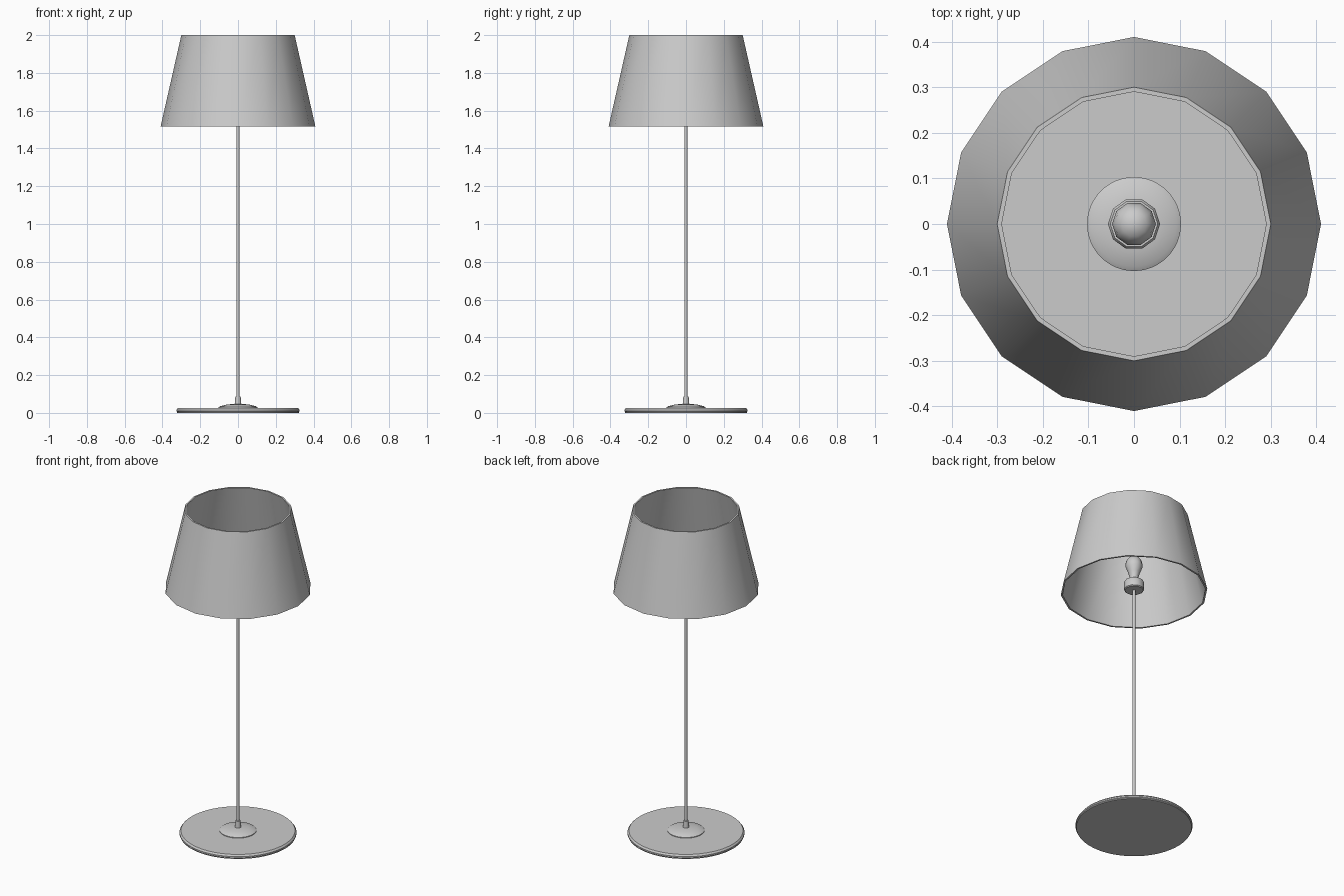
import bpy, bmesh
from math import cos, sin, pi, radians

if "Cube" in bpy.data.objects:
    bpy.data.objects.remove(bpy.data.objects["Cube"])


def lathe(name, profile, sides, angle=40, closed=False, turn=0.0):
    """Revolve (radius, height) points around z; radius 0 makes a pole."""
    bm = bmesh.new()
    rings = []
    for r, z in profile:
        if r == 0:
            rings.append([bm.verts.new((0, 0, z))] * sides)
        else:
            rings.append([bm.verts.new((r * cos(turn + 2 * pi * i / sides),
                                        r * sin(turn + 2 * pi * i / sides), z))
                          for i in range(sides)])
    pairs = list(zip(rings, rings[1:]))
    if closed:
        pairs.append((rings[-1], rings[0]))
    for a, b in pairs:
        for i in range(sides):
            j = (i + 1) % sides
            bm.faces.new(list(dict.fromkeys((a[i], a[j], b[j], b[i]))))
    bmesh.ops.recalc_face_normals(bm, faces=bm.faces)
    mesh = bpy.data.meshes.new(name)
    bm.to_mesh(mesh)
    bm.free()
    ob = bpy.data.objects.new(name, mesh)
    bpy.context.collection.objects.link(ob)
    bpy.context.view_layer.objects.active = ob
    ob.select_set(True)
    bpy.ops.object.shade_smooth_by_angle(angle=radians(angle))
    ob.select_set(False)
    return ob


# Round floor plate with a stepped rim
lathe("base_plate", [(0, 0.004), (0.322, 0.004), (0.326, 0.008), (0.326, 0.016),
                     (0.318, 0.026), (0, 0.026)], 64, 30)
# Low hub and collar holding the pole
lathe("base_hub", [(0, 0.024), (0.103, 0.024), (0.103, 0.03), (0.093, 0.036),
                   (0.06, 0.044), (0.018, 0.048), (0, 0.048)], 48, 25)
lathe("pole_collar", [(0, 0.04), (0.018, 0.04), (0.014, 0.088), (0, 0.088)], 16)
# Thin pole
lathe("pole", [(0, 0.02), (0.008, 0.02), (0.008, 1.54), (0, 1.54)], 12)
# Bulb socket
lathe("bulb_socket", [(0, 1.525), (0.052, 1.525), (0.057, 1.53), (0.057, 1.575),
                      (0.052, 1.582), (0, 1.582)], 10)
# Pear-shaped bulb
lathe("bulb", [(0, 1.58), (0.024, 1.58), (0.025, 1.61), (0.034, 1.64), (0.046, 1.67),
               (0.048, 1.69), (0.043, 1.714), (0.028, 1.732), (0, 1.74)], 10, 60)
# Faceted tapered shade, open at both ends
lathe("lamp_shade", [(0.41, 1.515), (0.30, 2.0), (0.29, 2.0), (0.40, 1.515)],
      16, 40, closed=True)
# Felt pad under the plate
lathe("base_pad", [(0, 0), (0.322, 0), (0.322, 0.005), (0, 0.005)], 64)
